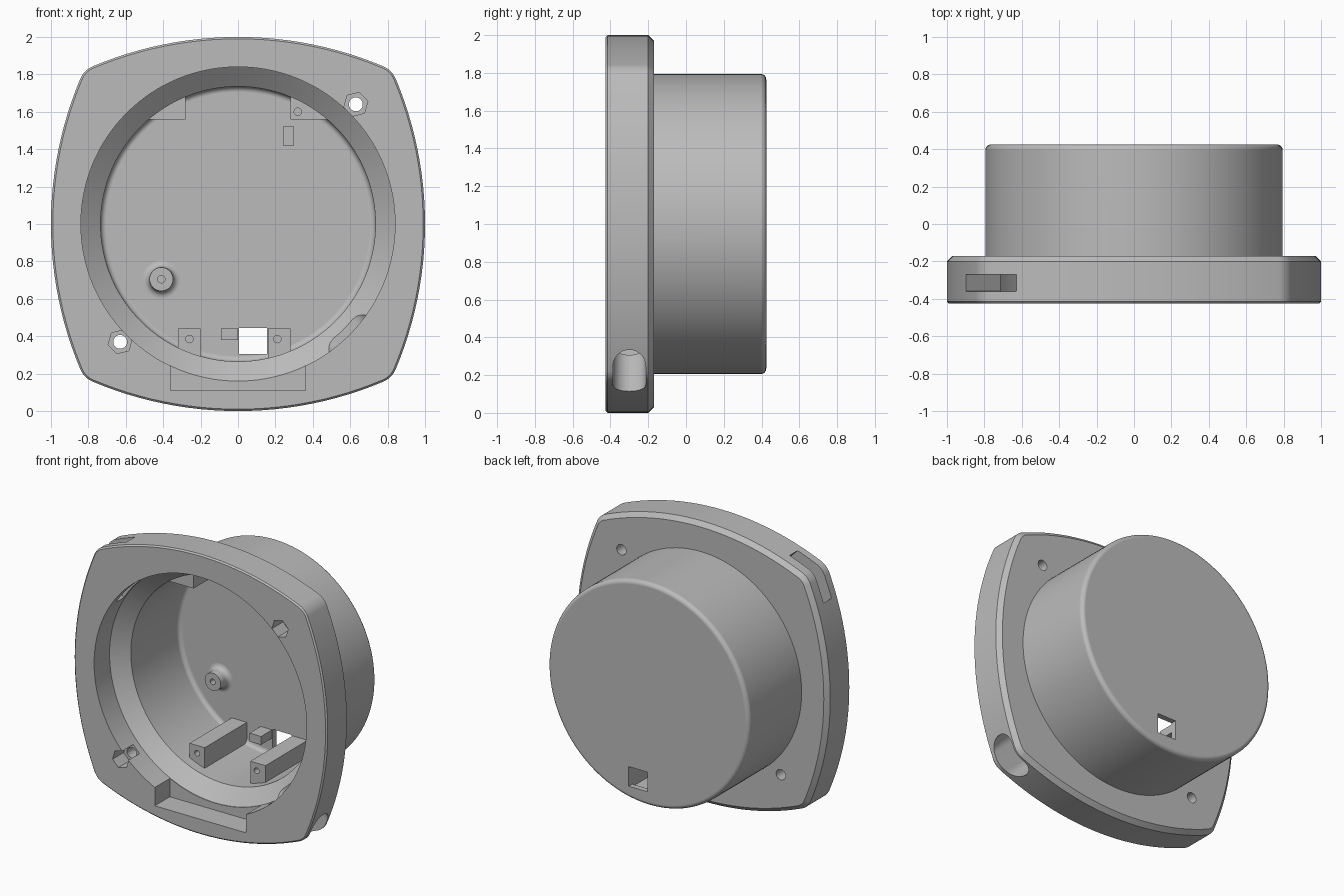
import bpy, bmesh, math
from mathutils import Matrix, Vector

if "Cube" in bpy.data.objects:
    bpy.data.objects.remove(bpy.data.objects["Cube"], do_unlink=True)

FRONT, BACK, FLOOR, LEDGE = -0.425, 0.425, 0.385, -0.25
STEP = -0.17          # back plane of the flange
BORE, INNER, OUTER = 0.84, 0.735, 0.795

grey = bpy.data.materials.new("plain grey")
grey.use_nodes = True
grey.diffuse_color = (0.5, 0.5, 0.5, 1)
grey.node_tree.nodes["Principled BSDF"].inputs["Base Color"].default_value = (0.5, 0.5, 0.5, 1)


def finish(name, bm):
    bmesh.ops.recalc_face_normals(bm, faces=bm.faces)
    mesh = bpy.data.meshes.new(name)
    bm.to_mesh(mesh)
    bm.free()
    mesh.materials.append(grey)
    obj = bpy.data.objects.new(name, mesh)
    bpy.context.collection.objects.link(obj)
    return obj


def loft(name, rings):
    """Skin a list of equal rings and cap both ends."""
    bm = bmesh.new()
    loops = [[bm.verts.new(p) for p in ring] for ring in rings]
    for a, b in zip(loops, loops[1:]):
        for i in range(len(a)):
            j = (i + 1) % len(a)
            bm.faces.new((a[i], a[j], b[j], b[i]))
    bm.faces.new(loops[0])
    bm.faces.new(loops[-1])
    return finish(name, bm)


def turned(name, profile, x=0, z=1, n=128, turn=0):
    """Solid of revolution about the y direction from (radius, y) pairs."""
    angles = [2 * math.pi * i / n + turn for i in range(n)]
    return loft(name, [[(x + r * math.cos(a), y, z + r * math.sin(a)) for a in angles]
                       for r, y in profile])


def box(name, x0, x1, y0, y1, z0, z1):
    bm = bmesh.new()
    bmesh.ops.create_cube(bm, size=1)
    for v in bm.verts:
        v.co = Vector(((x0 + x1) / 2 + v.co.x * (x1 - x0),
                       (y0 + y1) / 2 + v.co.y * (y1 - y0),
                       (z0 + z1) / 2 + v.co.z * (z1 - z0)))
    return finish(name, bm)


def diagonal_slot(name, side, y, width, height, radius):
    """Rounded slot cutter running out through a flange corner."""
    out = Vector((side, 0, -side)).normalized()
    along = Vector((1, 0, 1)).normalized()
    ring = []
    for k in range(4):
        cx = (width / 2 - radius) * (1 if k in (0, 3) else -1)
        cy = (height / 2 - radius) * (1 if k < 2 else -1)
        for i in range(9):
            a = math.pi / 2 * (k + i / 8)
            ring.append((cx + radius * math.cos(a), cy + radius * math.sin(a)))
    base = Vector((0, y, 1))
    return loft(name, [[base + along * u + Vector((0, v, 0)) + out * d for u, v in ring]
                       for d in (0.7, 1.4)])


def boolean(obj, tool, operation="DIFFERENCE"):
    mod = obj.modifiers.new("cut", "BOOLEAN")
    mod.operation, mod.solver, mod.object = operation, "EXACT", tool
    bpy.context.view_layer.objects.active = obj
    bpy.ops.object.modifier_apply(modifier=mod.name)
    bpy.data.objects.remove(tool, do_unlink=True)


def smooth(obj):
    bpy.ops.object.select_all(action="DESELECT")
    obj.select_set(True)
    bpy.context.view_layer.objects.active = obj
    bpy.ops.object.shade_smooth_by_angle(angle=math.radians(30))
    mod = obj.modifiers.new("even shading", "WEIGHTED_NORMAL")
    mod.keep_sharp = True


def outline(y, inset):
    """Bowed square: four wide arcs joined by small corner arcs."""
    side_r, corner_r, c = 2 - inset, 0.12 - inset, 0.7317
    tip = math.atan2(c, 1 + c)
    ring = []
    for k in range(4):
        rot = Matrix.Rotation(-k * math.pi / 2, 2)
        for i in range(25):
            a = tip * (i / 12 - 1)
            ring.append(rot @ Vector((side_r * math.sin(a), side_r * math.cos(a) - 1)))
        for i in range(1, 8):
            a = tip + (math.pi / 2 - 2 * tip) * i / 8
            ring.append(rot @ Vector((c + corner_r * math.sin(a), c + corner_r * math.cos(a))))
    return [(p.x, y, 1 + p.y) for p in ring]


def rounded(r, y, f, n=6):
    """Profile points of a rounded rim ending at depth y."""
    return [(r - f + f * math.cos(a), y - f + f * math.sin(a))
            for a in (math.pi / 2 * i / n for i in range(n + 1))]


# Flange plate and cup, joined into one housing
housing = loft("housing", [outline(FRONT, 0.01), outline(FRONT + 0.01, 0),
                           outline(STEP - 0.03, 0), outline(STEP, 0.03)])
boolean(housing, turned("cup", [(OUTER, -0.3)] + rounded(OUTER, BACK, 0.03)), "UNION")

# Stepped cavity with a conical shoulder
boolean(housing, turned("cavity", [(BORE, FRONT - 0.1), (BORE, LEDGE), (INNER, LEDGE + 0.09)]
                        + rounded(INNER, FLOOR, 0.03)))

# Lower pocket, cable slots and socket opening
boolean(housing, box("pocket", -0.36, 0.36, FRONT - 0.1, LEDGE - 0.005, 0.11, 0.5))
boolean(housing, diagonal_slot("cable_slot", 1, -0.3, 0.31, 0.174, 0.086))
boolean(housing, diagonal_slot("switch_slot", -1, -0.315, 0.38, 0.09, 0.002))
boolean(housing, box("socket_hole", 0.005, 0.155, 0.3, 0.5, 0.305, 0.445))

# Bolt holes with hexagonal nut recesses
for s in (1, -1):
    x, z = 0.63 * s, 1.005 + 0.635 * s
    boolean(housing, turned("nut_recess", [(0.066, FRONT - 0.1), (0.066, -0.3)], x, z, 6, 0.25))
    boolean(housing, turned("bolt_hole", [(0.037, -0.5), (0.037, 0)], x, z, 32))
smooth(housing)

# Blocks inside the cup, trimmed to its wall: x range, front y, z range, screw hole
blocks = {
    "lower_right_post": (-0.32, -0.2, -0.09, 0.2, 0.44, (-0.26, 0.385)),
    "lower_left_post": (0.16, 0.28, -0.09, 0.2, 0.44, (0.21, 0.385)),
    "upper_right_block": (-0.6, -0.28, -0.1, 1.56, 1.8, None),
    "upper_left_block": (0.28, 0.6, -0.1, 1.56, 1.8, (0.32, 1.6)),
    "lower_stop": (-0.09, 0.0, 0.26, 0.38, 0.44, None),
    "upper_stop": (0.24, 0.3, 0.26, 1.42, 1.52, None),
}
for name, (x0, x1, y, z0, z1, hole) in blocks.items():
    block = box(name, x0, x1, y, FLOOR + 0.01, z0, z1)
    if abs(z0 - 1) > 0.5:
        boolean(block, turned("trim", [(0.75, -0.4), (0.75, 0.5)]), "INTERSECT")
    if hole:
        boolean(block, turned("screw_hole", [(0.02, y - 0.1), (0.02, y + 0.2)], *hole, 24))
    smooth(block)

# Round boss with a flared foot
flare = [(0.1 - 0.035 * math.sin(a), FLOOR - 0.035 + 0.035 * math.cos(a))
         for a in (math.pi / 2 * i / 6 for i in range(6, -1, -1))]
boss = turned("boss", [(0.063, 0.3)] + flare + [(0.1, FLOOR + 0.01)], -0.41, 0.705, 48)
boolean(boss, turned("boss_hole", [(0.02, 0.2), (0.02, 0.37)], -0.41, 0.705, 24))
smooth(boss)
